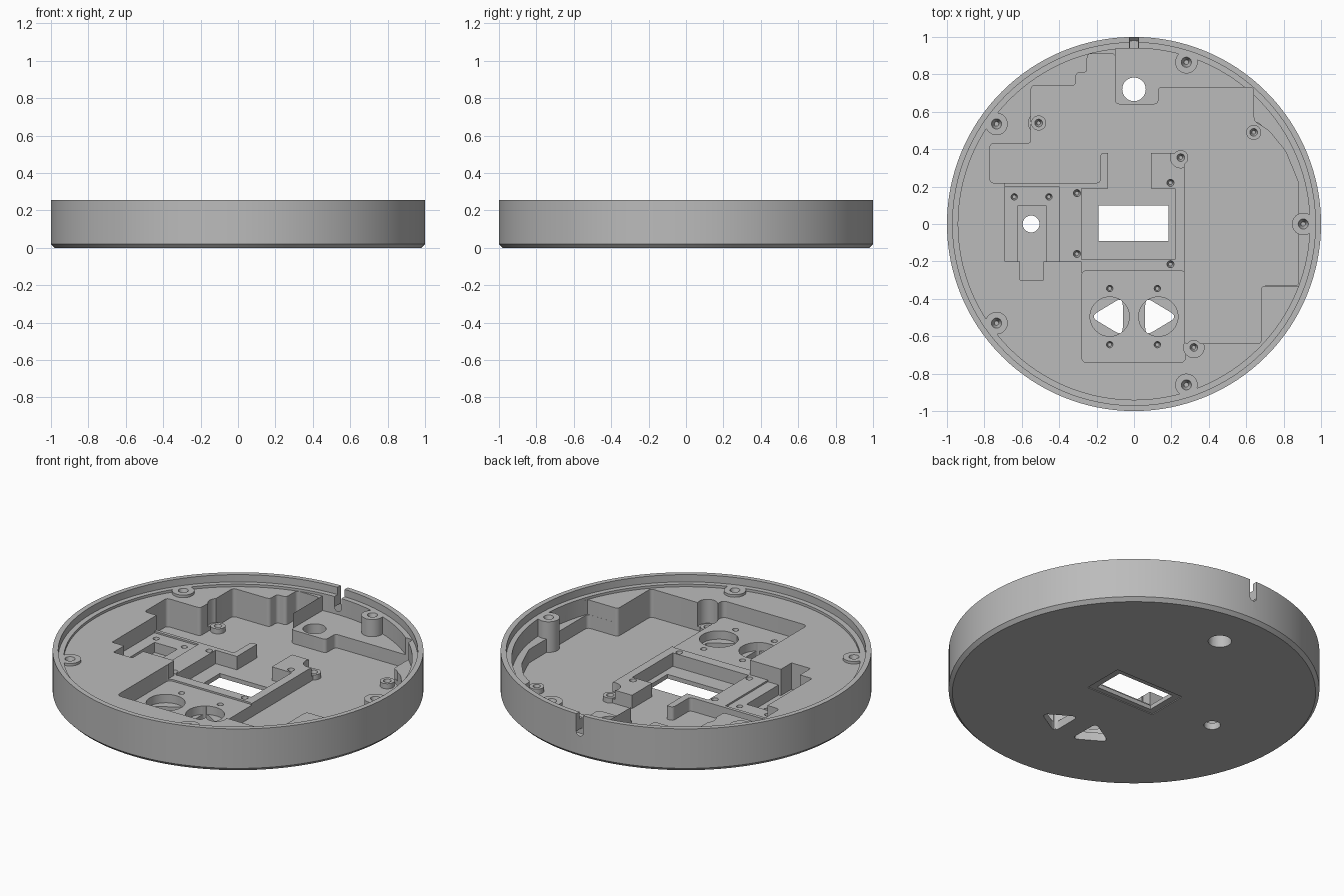
import bpy, bmesh, math
from mathutils import Matrix, Vector

if "Cube" in bpy.data.objects:
    bpy.data.objects.remove(bpy.data.objects["Cube"], do_unlink=True)

TOP = 0.4       # cutters reach above the rim
RIM, LEDGE, PLATE, MID, PANEL, FLOOR = 0.255, 0.212, 0.197, 0.11, 0.1, 0.03

grey = bpy.data.materials.new("plain grey")
grey.use_nodes = True
grey.diffuse_color = (0.5, 0.5, 0.5, 1)
grey.node_tree.nodes["Principled BSDF"].inputs["Base Color"].default_value = (0.5, 0.5, 0.5, 1)


def make(name, bm):
    bmesh.ops.recalc_face_normals(bm, faces=bm.faces)
    mesh = bpy.data.meshes.new(name)
    bm.to_mesh(mesh)
    bm.free()
    mesh.materials.append(grey)
    ob = bpy.data.objects.new(name, mesh)
    bpy.context.collection.objects.link(ob)
    return ob


def rounded(points, r):
    out = []
    n = len(points)
    for i in range(n):
        p, a, b = (Vector(points[j % n]) for j in (i, i - 1, i + 1))
        s = p + (a - p).normalized() * r
        e = p + (b - p).normalized() * r
        for k in range(6):
            t = k / 5
            out.append(s * (1 - t) ** 2 + p * 2 * t * (1 - t) + e * t * t)
    return out


def prism(points, z0, z1=TOP, r=0):
    bm = bmesh.new()
    pts = rounded(points, r) if r else points
    face = bm.faces.new([bm.verts.new((p[0], p[1], z0)) for p in pts])
    ext = bmesh.ops.extrude_face_region(bm, geom=[face])["geom"]
    bmesh.ops.translate(bm, vec=(0, 0, z1 - z0),
                        verts=[g for g in ext if isinstance(g, bmesh.types.BMVert)])
    return make("cutter", bm)


def box(x0, x1, y0, y1, z0, z1=TOP, r=0):
    return prism([(x0, y0), (x1, y0), (x1, y1), (x0, y1)], z0, z1, r)


def round_bar(x, y, r, z0, z1=TOP, r_low=None, seg=32):
    bm = bmesh.new()
    bmesh.ops.create_cone(bm, cap_ends=True, segments=seg, radius1=r_low or r, radius2=r,
                          depth=z1 - z0, matrix=Matrix.Translation((x, y, (z0 + z1) / 2)))
    return make("cutter", bm)


def boolean(tool, op="DIFFERENCE"):
    mod = body.modifiers.new("cut", "BOOLEAN")
    mod.operation = op
    mod.solver = "EXACT"
    mod.object = tool
    bpy.context.view_layer.objects.active = body
    bpy.ops.object.modifier_apply(modifier=mod.name)
    bpy.data.objects.remove(tool, do_unlink=True)


# Round case body with chamfered underside
bm = bmesh.new()
profile = [(0, 0), (0.98, 0), (1, 0.02), (1, RIM), (0, RIM)]
verts = [bm.verts.new((x, 0, z)) for x, z in profile]
edges = [bm.edges.new(pair) for pair in zip(verts, verts[1:])]
bmesh.ops.spin(bm, geom=verts + edges, axis=(0, 0, 1), cent=(0, 0, 0),
               angle=math.tau, steps=128)
bmesh.ops.remove_doubles(bm, verts=bm.verts, dist=0.0001)
body = make("round_case_base", bm)

# Stepped rim
boolean(round_bar(0, 0, 0.97, LEDGE, seg=128))
boolean(round_bar(0, 0, 0.94, PLATE, seg=128))

# Lower plateau along the back left edge
arc = [math.radians(96 - 116.6 * i / 60) for i in range(61)]
boolean(prism([(-0.1, 0.6)] + [(0.94 * math.cos(a), 0.94 * math.sin(a)) for a in arc]
              + [(0.5, -0.33), (0.5, 0.6)], MID))

# Middle level around the window, side panel and twin socket panel
boolean(box(-0.69, -0.27, -0.2, 0.24, MID))
boolean(box(-0.28, 0.29, -0.26, 0.4, MID))
boolean(box(-0.69, -0.4, -0.2, 0.2, PANEL))
boolean(box(-0.28, 0.275, -0.74, -0.25, PANEL, r=0.03))

# Deep pocket
pocket = [(-0.1, 0.91), (-0.25, 0.91), (-0.25, 0.81), (-0.31, 0.81), (-0.31, 0.74),
          (-0.55, 0.74), (-0.55, 0.43), (-0.77, 0.43), (-0.77, 0.22), (-0.18, 0.22),
          (-0.18, 0.38), (0.27, 0.38), (0.27, -0.64), (0.68, -0.64), (0.68, -0.33),
          (0.88, -0.33), (0.88, 0.22), (0.81, 0.39), (0.72, 0.5), (0.64, 0.55),
          (0.64, 0.73), (0.13, 0.73), (0.13, 0.64), (-0.1, 0.64)]
boolean(prism(pocket, FLOOR, r=0.022))
boolean(box(-0.28, 0.22, -0.19, 0.19, FLOOR))
boolean(box(-0.14, 0.09, 0.1, 0.42, FLOOR))

# Side panel recess, slot and hole
boolean(box(-0.62, -0.47, -0.2, 0.1, FLOOR + 0.01))
boolean(box(-0.61, -0.485, -0.3, -0.15, FLOOR + 0.01))
boolean(round_bar(-0.55, 0, 0.045, -0.1))

# Large round hole and window opening with shallow underside recess
boolean(round_bar(0, 0.72, 0.063, -0.1))
boolean(box(-0.19, 0.185, -0.09, 0.1, -0.1))
boolean(box(-0.23, 0.225, -0.12, 0.13, -0.1, 0.005))

# Twin sockets with rounded triangular openings
for side in (-1, 1):
    boolean(round_bar(side * 0.13, -0.495, 0.105, 0.05, seg=48))
    tri = [(side * 0.06, -0.6), (side * 0.06, -0.39), (side * 0.235, -0.495)]
    boolean(prism(tri, -0.1, r=0.045))

# Tall bosses on the ledge with countersunk holes
for x, y in [(0.28, 0.865), (-0.735, 0.535), (-0.735, -0.53), (0.28, -0.86), (0.905, 0)]:
    boolean(round_bar(x, y, 0.06, 0.02, LEDGE), "UNION")
    boolean(round_bar(x, y, 0.03, 0.16, LEDGE + 0.01, 0.012))

# Low bosses on the pocket floor
for x, y in [(-0.51, 0.54), (0.64, 0.49), (0.25, 0.355), (0.32, -0.66)]:
    boolean(round_bar(x, y, 0.055, 0.055))
    boolean(round_bar(x, y, 0.04, 0.02, 0.06), "UNION")
    boolean(round_bar(x, y, 0.022, 0.02, 0.065, 0.01, 20))

# Small screw holes on the middle level
for x, y in [(-0.64, 0.145), (-0.455, 0.145), (-0.305, 0.165), (-0.305, -0.16),
             (0.195, 0.22), (0.195, -0.215), (-0.13, -0.345), (0.125, -0.345),
             (-0.13, -0.645), (0.125, -0.645)]:
    boolean(round_bar(x, y, 0.02, 0.06, 0.115, 0.01, 20))

# Cable notch at the back with a round bottom
boolean(box(-0.023, 0.023, 0.925, 1.1, 0.15))
notch = round_bar(0, 0, 0.0229, -0.09, 0.09)
notch.data.transform(Matrix.Translation((0, 1.015, 0.152)) @ Matrix.Rotation(math.pi / 2, 4, "X"))
boolean(notch)

# Smooth curved walls, crisp edges
bpy.ops.object.select_all(action="DESELECT")
body.select_set(True)
bpy.context.view_layer.objects.active = body
bpy.ops.object.shade_smooth_by_angle(angle=math.radians(30))
